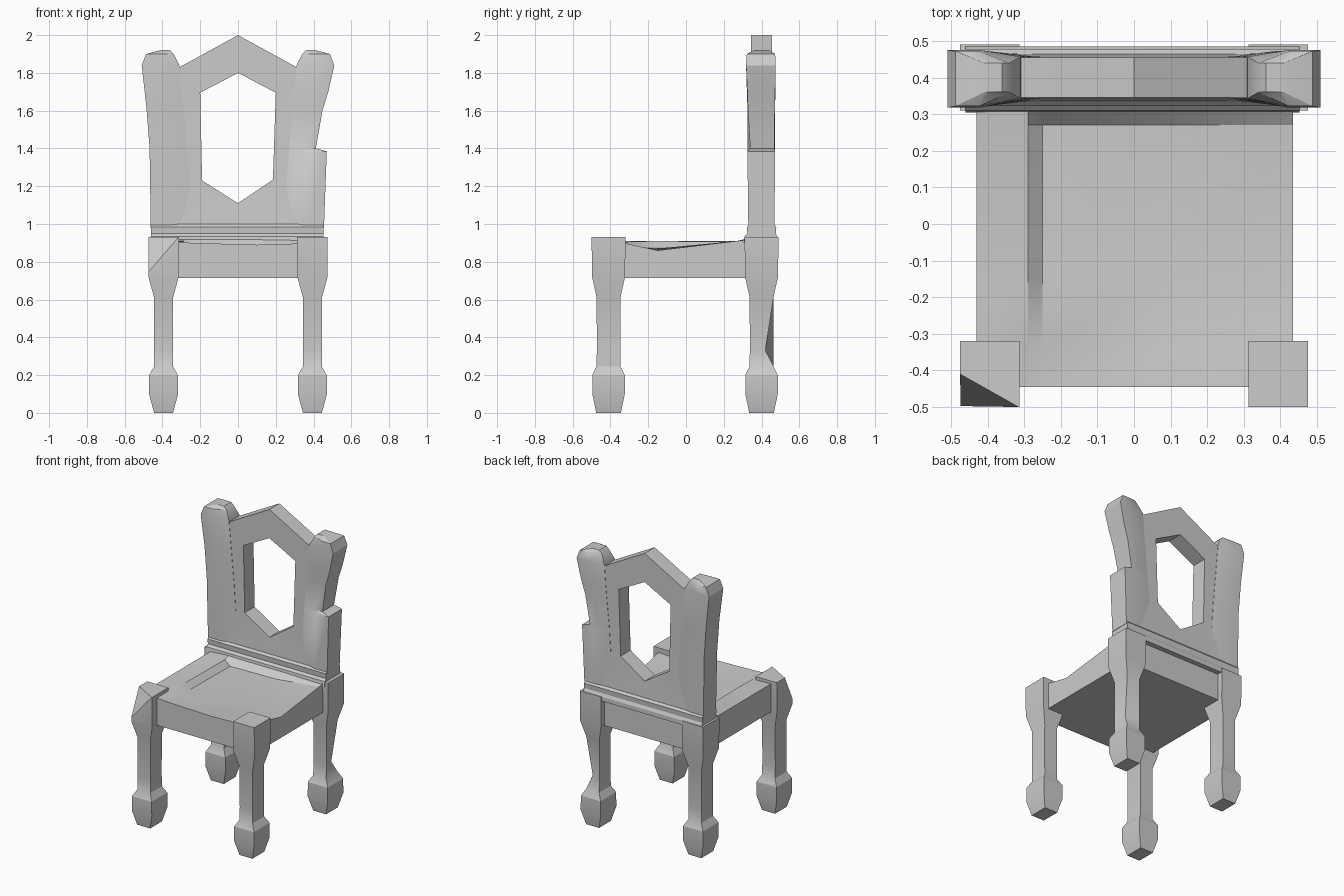
import bpy, bmesh
from mathutils import Vector

if "Cube" in bpy.data.objects:
    bpy.data.objects.remove(bpy.data.objects["Cube"])


def finish(name, bm, smooth=True):
    bmesh.ops.recalc_face_normals(bm, faces=bm.faces)
    me = bpy.data.meshes.new(name)
    bm.to_mesh(me)
    bm.free()
    ob = bpy.data.objects.new(name, me)
    bpy.context.collection.objects.link(ob)
    if smooth:
        bpy.ops.object.select_all(action='DESELECT')
        ob.select_set(True)
        bpy.context.view_layer.objects.active = ob
        bpy.ops.object.shade_smooth_by_angle(angle=0.45)
    return ob


def loft(rings):
    """Skin a list of point rings and cap both ends."""
    bm = bmesh.new()
    vr = [[bm.verts.new(p) for p in r] for r in rings]
    n = len(vr[0])
    for a, b in zip(vr, vr[1:]):
        for i in range(n):
            j = (i + 1) % n
            bm.faces.new((a[i], a[j], b[j], b[i]))
    bm.faces.new(vr[0])
    bm.faces.new(vr[-1])
    return bm


# Legs: z, half width x, half width y, all square in section
LEG = [(0, .05, .065), (.1, .077, .086), (.2, .076, .086), (.245, .05, .064),
       (.33, .05, .062), (.61, .05, .063), (.72, .08, .087), (.93, .081, .09)]


def leg(name, side, back):
    cx, cy = side * .394, (.4 if back else -.41)
    rings = [[(cx + sx * hx, cy + sy * hy, z)
              for sx, sy in ((-1, -1), (1, -1), (1, 1), (-1, 1))] for z, hx, hy in LEG]
    if back and side > 0:                       # chip in the back right leg
        rings[4][2] = (cx + .03, .42, .33)
    bm = loft(rings)
    if not back and side < 0:                   # broken corner on the front left leg
        a, b, c = Vector((-.475, -.5, .74)), Vector((-.315, -.5, .93)), Vector((-.475, -.41, .93))
        n = (b - a).cross(c - a).normalized()
        if n.z < 0:
            n = -n
        bmesh.ops.bisect_plane(bm, geom=bm.verts[:] + bm.edges[:] + bm.faces[:],
                               plane_co=a, plane_no=n, clear_outer=True)
        bmesh.ops.holes_fill(bm, edges=[e for e in bm.edges if e.is_boundary])
    finish(name, bm)


for side, s in ((-1, "left"), (1, "right")):
    leg("front_leg_" + s, side, False)
    leg("back_leg_" + s, side, True)

# Seat: worn, dished top over a flat underside
XS = (-.43, -.29, -.25, .1, .435)
YS = (-.445, -.33, -.15, .27, .31, .45)
ZS = ((.91, .905, .90, .89, .90), (.91, .905, .885, .88, .90), (.91, .91, .875, .87, .86),
      (.91, .905, .87, .875, .91), (.91, .92, .92, .92, .915), (.92, .92, .92, .92, .92))
bm = bmesh.new()
grid = [[bm.verts.new((x, y, z)) for x, z in zip(XS, row)] for y, row in zip(YS, ZS)]
for r0, r1 in zip(grid, grid[1:]):
    for i in range(len(XS) - 1):
        bm.faces.new((r0[i], r0[i + 1], r1[i + 1], r1[i]))
ext = bmesh.ops.extrude_face_region(bm, geom=bm.faces[:], use_keep_orig=True)
for v in ext["geom"]:
    if isinstance(v, bmesh.types.BMVert):
        v.co.z = .715
finish("seat", bm)

# Moulded rail under the back
RAIL = [(.305, .9), (.31, .935), (.325, .95), (.322, .985), (.335, 1.0),
        (.465, 1.0), (.478, .985), (.475, .95), (.485, .93), (.485, .9)]
finish("back_rail", loft([[(x, y, z) for y, z in RAIL] for x in (-.46, .452)]))

# Back panel with hexagonal opening
OUTER = [(-.33, .98), (.33, .98), (.33, 1.3), (.33, 1.82), (.31, 1.83), (0, 2),
         (-.31, 1.83), (-.33, 1.82), (-.33, 1.3)]
HOLE = [(0, 1.8), (.2, 1.695), (.185, 1.235), (0, 1.11), (-.19, 1.23), (-.2, 1.695)]
cu = bpy.data.curves.new("panel_outline", 'CURVE')
cu.dimensions, cu.fill_mode, cu.extrude = '2D', 'BOTH', .055
for pts in (OUTER, HOLE):
    sp = cu.splines.new('POLY')
    sp.points.add(len(pts) - 1)
    for p, (x, z) in zip(sp.points, pts):
        p.co = (x, z, 0, 1)
    sp.use_cyclic_u = True
tmp = bpy.data.objects.new("panel_outline", cu)
bpy.context.collection.objects.link(tmp)
bm = bmesh.new()
bm.from_mesh(tmp.evaluated_get(bpy.context.evaluated_depsgraph_get()).to_mesh())
bpy.data.objects.remove(tmp)
for v in bm.verts:                              # upright, thicker at the foot
    x, z, d = v.co
    v.co = (x, .4 + d * (1.2 if z < 1 else 1), z)
bmesh.ops.remove_doubles(bm, verts=bm.verts, dist=.0005)
finish("back_panel", bm)

# Posts: z, outer x, inner x, front y, back y
TOP = [(1.84, .51, .31, .318, .475), (1.9, .487, .34, .322, .472), (1.92, .41, .36, .36, .44)]
POSTS = {
    "left": (-1, [(.98, .462, .24, .33, .468), (1.4, .468, .27, .325, .47),
                  (1.62, .485, .29, .325, .472)] + TOP),
    "right": (1, [(.98, .455, .24, .33, .468), (1.385, .47, .27, .325, .472),
                  (1.4, .412, .27, .34, .468), (1.6, .447, .29, .328, .47),
                  (1.7, .478, .30, .325, .472)] + TOP)}
for s, (side, rows) in POSTS.items():
    rings = []
    for z, xo, xi, y0, y1 in rows:
        xm = (xo + xi) / 2 + .01
        d = .057 if z < 1.9 else .04
        rings.append([(side * x, y, z) for x, y in (
            (xo, y0), (xo, y1), (xm, y1), (xi, .4 + d), (xi, .4 - d), (xm, y0))])
    finish("back_post_" + s, loft(rings))
